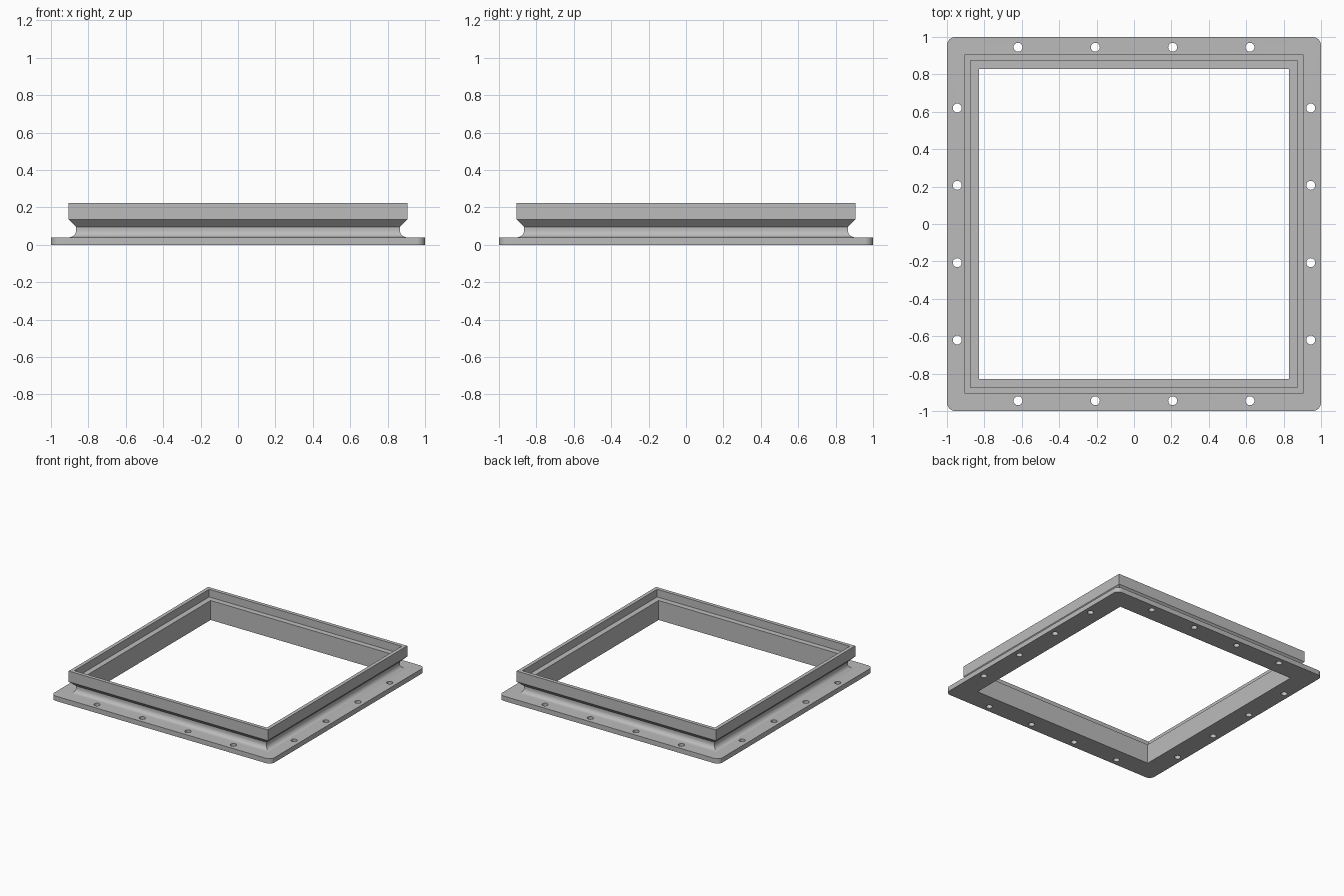
import bpy, bmesh
from math import sin, cos, pi
from mathutils import Matrix

cube = bpy.data.objects.get("Cube")
if cube:
    bpy.data.objects.remove(cube, do_unlink=True)

CORNER_STEPS = 8
PLATE_TOP = 0.04
FILLET = 0.04
NECK = 0.865

metal = bpy.data.materials.new("plain grey metal")
metal.use_nodes = True
metal.diffuse_color = (0.5, 0.5, 0.5, 1)
metal.node_tree.nodes["Principled BSDF"].inputs["Base Color"].default_value = (0.5, 0.5, 0.5, 1)


def make_object(name, bm):
    mesh = bpy.data.meshes.new(name)
    bm.to_mesh(mesh)
    bm.free()
    mesh.materials.append(metal)
    obj = bpy.data.objects.new(name, mesh)
    bpy.context.collection.objects.link(obj)
    return obj


def square_loop(bm, half, z, radius):
    """Square ring of vertices with rounded (or zero radius) corners."""
    verts = []
    for quarter, (sx, sy) in enumerate([(1, 1), (-1, 1), (-1, -1), (1, -1)]):
        for i in range(CORNER_STEPS + 1):
            a = (quarter + i / CORNER_STEPS) * pi / 2
            c = half - radius
            verts.append(bm.verts.new((sx * c + radius * cos(a), sy * c + radius * sin(a), z)))
    return verts


# Cross-section: half width, height, corner radius
profile = [(0.83, 0, 0), (1, 0, 0.045), (1, PLATE_TOP, 0.045)]
# Fillet between the plate and the neck
for i in range(9):
    a = i / 8 * pi / 2
    profile.append((NECK + FILLET * (1 - sin(a)), PLATE_TOP + FILLET * (1 - cos(a)), 0))
# Flared rim and inner ledge
profile += [(NECK, 0.096, 0), (0.905, 0.135, 0), (0.905, 0.223, 0),
            (0.875, 0.223, 0), (0.875, 0.16, 0), (0.83, 0.16, 0)]

# Flanged frame, swept around the square
bm = bmesh.new()
loops = [square_loop(bm, *p) for p in profile]
for k, lower in enumerate(loops):
    upper = loops[(k + 1) % len(loops)]
    for i in range(len(lower)):
        j = (i + 1) % len(lower)
        bm.faces.new((lower[i], lower[j], upper[j], upper[i]))
bmesh.ops.remove_doubles(bm, verts=bm.verts[:], dist=1e-5)
bmesh.ops.recalc_face_normals(bm, faces=bm.faces[:])
frame = make_object("flanged_frame", bm)

# Bolt holes, four along each side
bm = bmesh.new()
for side in range(4):
    turn = Matrix.Rotation(side * pi / 2, 4, "Z")
    for x in (-0.62, -0.207, 0.207, 0.62):
        bmesh.ops.create_cone(bm, cap_ends=True, segments=24, radius1=0.024, radius2=0.024,
                              depth=0.2, matrix=turn @ Matrix.Translation((x, 0.945, 0)))
cutter = make_object("bolt_hole_cutter", bm)
cutter.hide_render = True

holes = frame.modifiers.new("bolt holes", "BOOLEAN")
holes.operation = "DIFFERENCE"
holes.solver = "EXACT"
holes.object = cutter
bpy.ops.object.select_all(action="DESELECT")
frame.select_set(True)
bpy.context.view_layer.objects.active = frame
bpy.ops.object.modifier_apply(modifier=holes.name)
bpy.data.objects.remove(cutter, do_unlink=True)

bpy.ops.object.shade_smooth_by_angle(angle=pi / 6)
